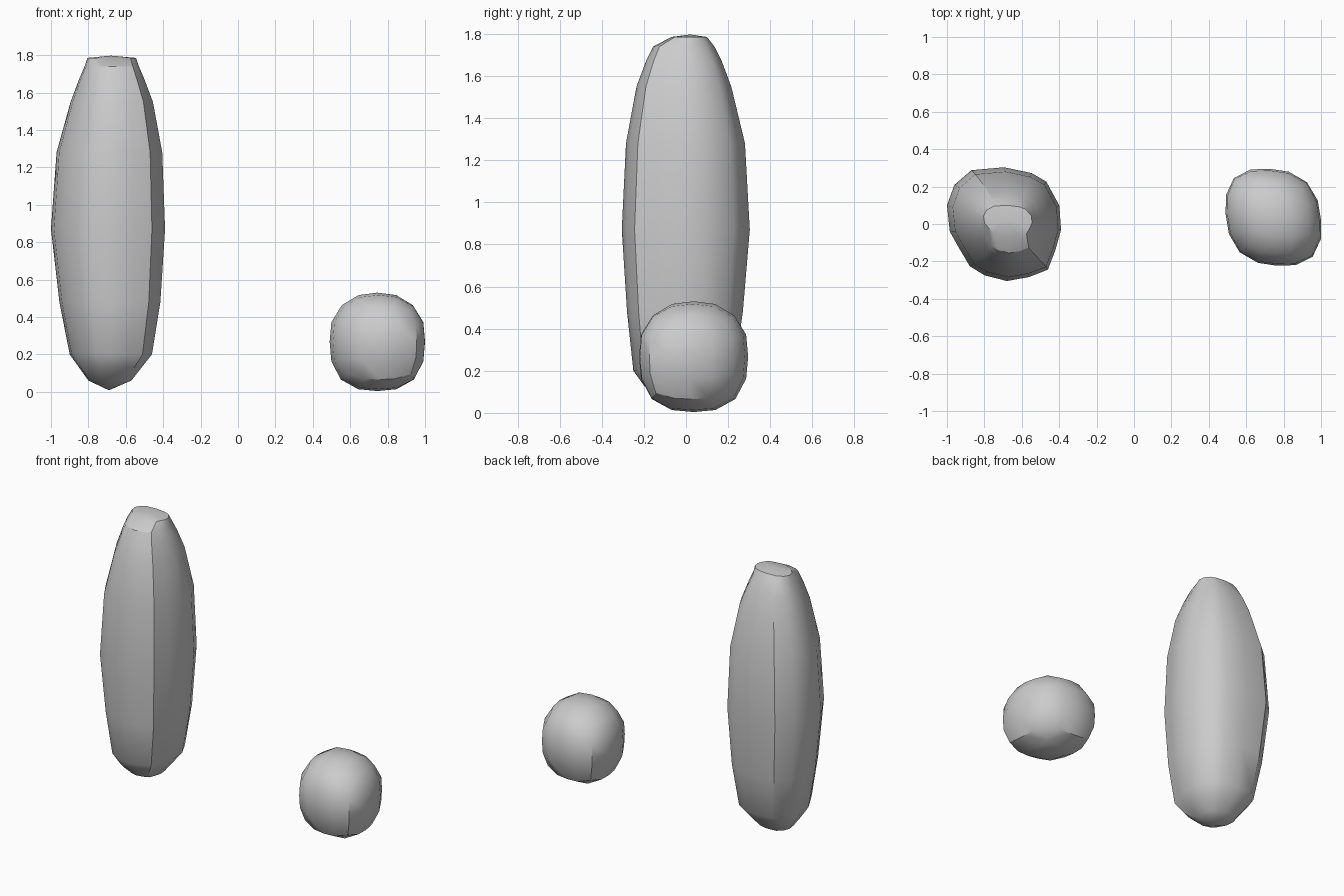
import bpy, bmesh, math
from mathutils import Vector

if "Cube" in bpy.data.objects:
    bpy.data.objects.remove(bpy.data.objects["Cube"])


def finish(bm, name, angle):
    bmesh.ops.recalc_face_normals(bm, faces=bm.faces)
    mesh = bpy.data.meshes.new(name)
    bm.to_mesh(mesh)
    bm.free()
    ob = bpy.data.objects.new(name, mesh)
    bpy.context.collection.objects.link(ob)
    bpy.ops.object.select_all(action='DESELECT')
    ob.select_set(True)
    bpy.context.view_layer.objects.active = ob
    bpy.ops.object.shade_smooth_by_angle(angle=math.radians(angle))
    return ob


# Tall pillar: one faceted outline scaled to fit each level
OUTLINE = [(-1, .33), (-.87, .69), (-.57, .95), (0, 1), (.48, .90), (.74, .75),
           (.97, .33), (1, -.1), (.9, -.46), (.77, -.8), (.44, -.93), (.05, -1),
           (-.34, -.9), (-.6, -.74), (-.8, -.4), (-.95, -.13)]
# z, x min, x max, y min, y max
LEVELS = [(.06, -.80, -.57, -.12, .11),
          (.13, -.85, -.515, -.20, .175),
          (.20, -.90, -.46, -.25, .23),
          (.48, -.955, -.415, -.28, .27),
          (.87, -1.0, -.39, -.305, .303),
          (1.28, -.97, -.405, -.285, .28),
          (1.55, -.895, -.455, -.235, .215),
          (1.67, -.85, -.50, -.19, .17),
          (1.74, -.82, -.53, -.155, .135),
          (1.785, -.805, -.545, -.07, .10)]

bm = bmesh.new()
rings = []
for z, x0, x1, y0, y1 in LEVELS:
    cx, cy, rx, ry = (x0 + x1) / 2, (y0 + y1) / 2, (x1 - x0) / 2, (y1 - y0) / 2
    rings.append([bm.verts.new((cx + u * rx, cy + v * ry, z)) for u, v in OUTLINE])
n = len(OUTLINE)
for a, b in zip(rings, rings[1:]):
    for i in range(n):
        j = (i + 1) % n
        bm.faces.new((a[i], a[j], b[j], b[i]))
for ring, tip in ((rings[0], (-.69, 0, .008)), (rings[-1], (-.68, .02, 1.797))):
    t = bm.verts.new(tip)
    for i in range(n):
        bm.faces.new((ring[i], ring[(i + 1) % n], t))
finish(bm, "tall_pillar", 32)

# Small boulder: gridded cube rounded towards a ball
bm = bmesh.new()
bmesh.ops.create_cube(bm, size=2)
bmesh.ops.subdivide_edges(bm, edges=bm.edges[:], cuts=3, use_grid_fill=True)
for v in bm.verts:
    d = Vector([math.tan(c * math.pi / 4) for c in v.co])
    p = 2.6 if d.z < .5 else 2.35
    d /= sum(abs(c) ** p for c in d) ** (1 / p)
    v.co = Vector((.745 + .255 * d.x - .02 * d.y,
                   .036 + .259 * d.y - .015 * d.x,
                   .267 + .263 * d.z))
finish(bm, "small_boulder", 32)
